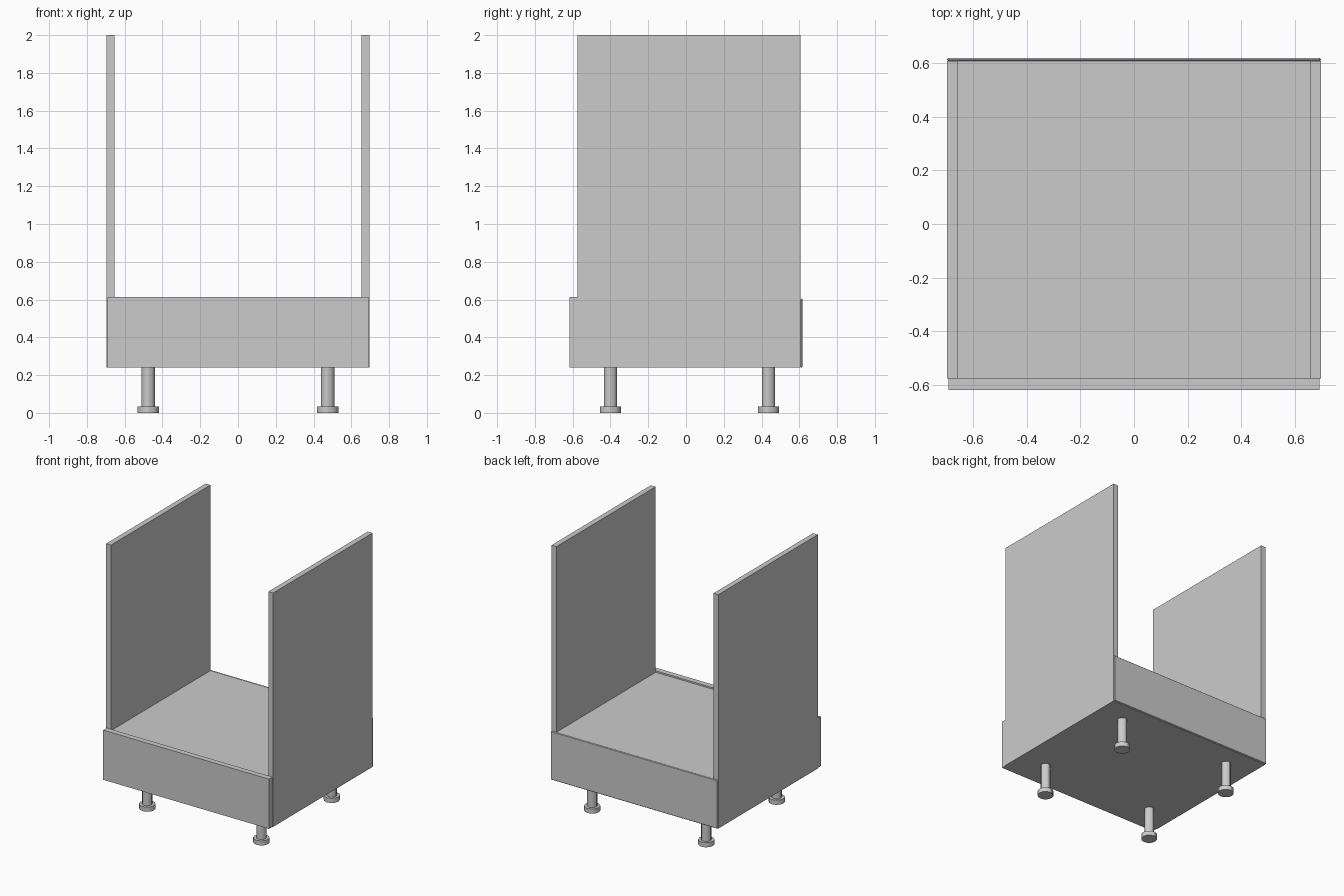
import bpy

if "Cube" in bpy.data.objects:
    bpy.data.objects.remove(bpy.data.objects["Cube"])


def box(name, x, y, z, bevel=0.0):
    """Box from (min, max) ranges on each axis."""
    bpy.ops.mesh.primitive_cube_add(size=1, location=[(a + b) / 2 for a, b in (x, y, z)])
    ob = bpy.context.object
    ob.name = name
    ob.scale = [b - a for a, b in (x, y, z)]
    bpy.ops.object.transform_apply(location=False, rotation=False, scale=True)
    if bevel:
        mod = ob.modifiers.new("edge_bevel", 'BEVEL')
        mod.width = bevel
        mod.segments = 1
    return ob


def cylinder(name, radius, x, y, z0, z1):
    bpy.ops.mesh.primitive_cylinder_add(vertices=12, radius=radius, depth=z1 - z0,
                                        location=(x, y, (z0 + z1) / 2))
    ob = bpy.context.object
    ob.name = name
    bpy.ops.object.shade_smooth_by_angle()
    return ob


BOTTOM = 0.24

# Base block, front drawer panel and thin back panel
box("base_block", (-0.655, 0.655), (-0.575, 0.607), (BOTTOM, 0.603))
box("front_panel", (-0.69, 0.69), (-0.617, -0.575), (BOTTOM, 0.614))
box("back_panel", (-0.695, 0.695), (0.607, 0.617), (BOTTOM, 0.605), bevel=0.004)

# Tall side panels
for side, s in (("left", -1), ("right", 1)):
    x = sorted((s * 0.655, s * 0.695))
    box(side + "_side_panel", x, (-0.575, 0.607), (BOTTOM, 2.0))

# Legs with wider round feet
for side, x in (("left", -0.475), ("right", 0.475)):
    for end, y in (("front", -0.40), ("back", 0.437)):
        cylinder(f"{end}_{side}_leg", 0.035, x, y, 0.035, BOTTOM)
        cylinder(f"{end}_{side}_foot", 0.056, x, y, 0.0, 0.035)
